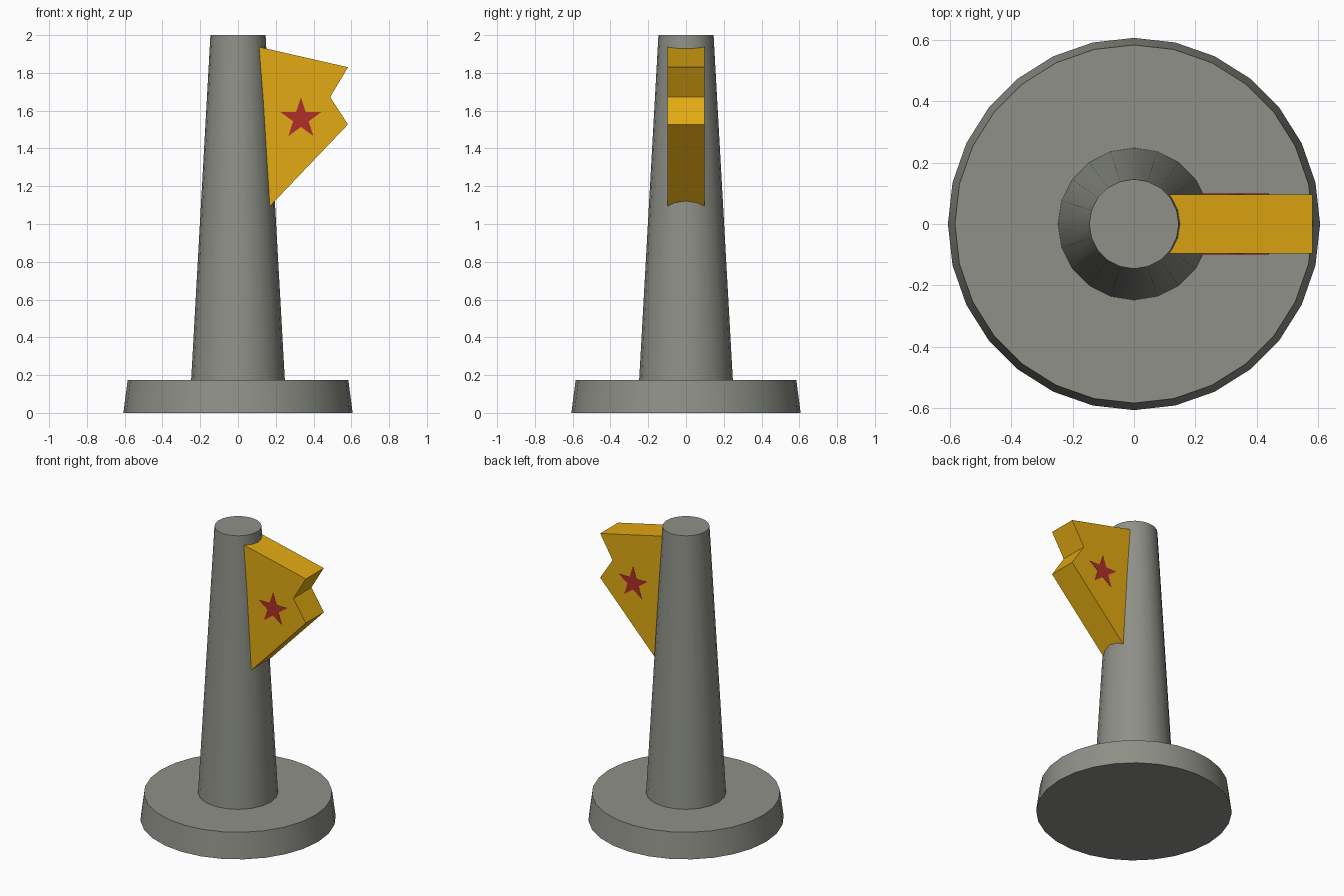
import bpy, bmesh, math

if "Cube" in bpy.data.objects:
    bpy.data.objects.remove(bpy.data.objects["Cube"])


def material(name, rgb):
    m = bpy.data.materials.new(name)
    m.diffuse_color = (*rgb, 1)
    m.use_nodes = True
    m.node_tree.nodes["Principled BSDF"].inputs["Base Color"].default_value = m.diffuse_color
    return m


STONE = material("stone grey", (0.27, 0.28, 0.245))
GOLD = material("golden yellow", (0.76, 0.40, 0.006))
RED = material("dark red", (0.44, 0.028, 0.022))


def tapered(name, sides, r_low, r_high, z0, z1):
    bpy.ops.mesh.primitive_cone_add(vertices=sides, radius1=r_low, radius2=r_high,
                                    depth=z1 - z0, location=(0, 0, (z0 + z1) / 2))
    ob = bpy.context.object
    ob.name = name
    ob.data.materials.append(STONE)
    bpy.ops.object.shade_smooth_by_angle(angle=math.radians(30))
    return ob


def plate(name, outline, y0, y1, mat):
    """Extrude an x-z outline from y0 to y1."""
    bm = bmesh.new()
    face = bm.faces.new([bm.verts.new((x, y0, z)) for x, z in outline])
    new = bmesh.ops.extrude_face_region(bm, geom=[face])["geom"]
    bmesh.ops.translate(bm, vec=(0, y1 - y0, 0),
                        verts=[v for v in new if isinstance(v, bmesh.types.BMVert)])
    bmesh.ops.recalc_face_normals(bm, faces=bm.faces)
    me = bpy.data.meshes.new(name)
    bm.to_mesh(me)
    bm.free()
    me.materials.append(mat)
    ob = bpy.data.objects.new(name, me)
    bpy.context.collection.objects.link(ob)
    return ob


# Round foot and tapering pole
tapered("base", 28, 0.607, 0.584, 0, 0.175)
tapered("pole", 20, 0.248, 0.146, 0.175, 2.0)

# Swallow-tailed flag, its inner edge buried in the pole
HALF = 0.097
plate("flag", [(0.06, 1.949), (0.582, 1.83), (0.488, 1.672), (0.582, 1.527), (0.10, 1.022)],
      -HALF, HALF, GOLD)

# Five-pointed star on each side of the flag
star = []
for i in range(10):
    r = 0.113 if i % 2 == 0 else 0.0432
    a = math.pi / 2 + i * math.pi / 5
    star.append((0.333 + r * math.cos(a), 1.557 + r * math.sin(a)))
for side, name in ((-1, "star_front"), (1, "star_back")):
    plate(name, star, side * (HALF - 0.002), side * (HALF + 0.002), RED)
